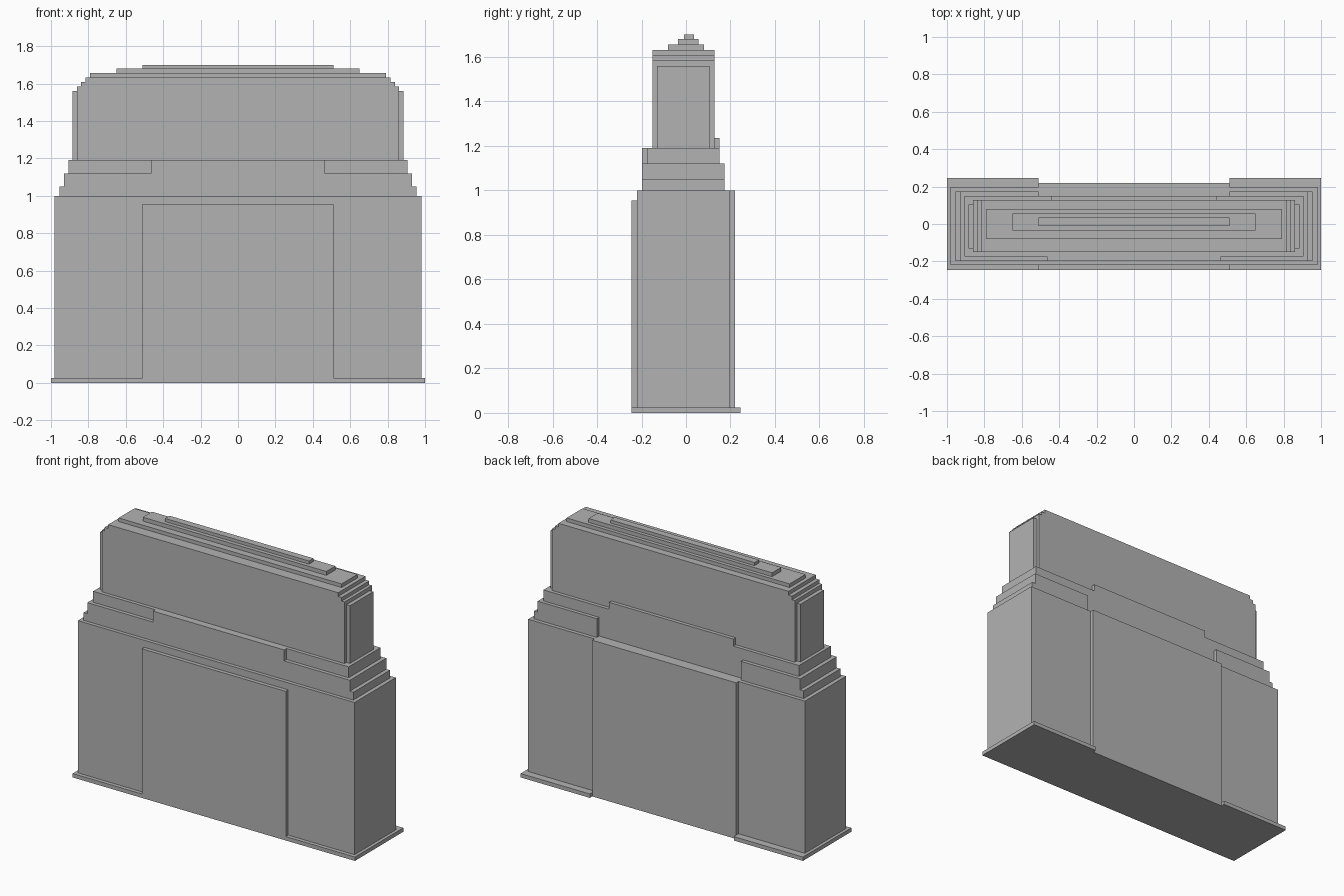
import bpy
import bmesh

cube = bpy.data.objects.get("Cube")
if cube:
    bpy.data.objects.remove(cube, do_unlink=True)

stone = bpy.data.materials.new("grey_stone")
stone.use_nodes = True
GREY = (0.45, 0.45, 0.45, 1)
stone.diffuse_color = GREY
stone.node_tree.nodes["Principled BSDF"].inputs["Base Color"].default_value = GREY


def prism(name, outline, z0, z1):
    """Extrude a flat outline from z0 up to z1."""
    bm = bmesh.new()
    base = bm.faces.new([bm.verts.new((x, y, z0)) for x, y in outline])
    top = bmesh.ops.extrude_face_region(bm, geom=[base])["geom"]
    verts = [g for g in top if isinstance(g, bmesh.types.BMVert)]
    bmesh.ops.translate(bm, verts=verts, vec=(0, 0, z1 - z0))
    bmesh.ops.recalc_face_normals(bm, faces=bm.faces)
    mesh = bpy.data.meshes.new(name)
    bm.to_mesh(mesh)
    bm.free()
    mesh.materials.append(stone)
    obj = bpy.data.objects.new(name, mesh)
    bpy.context.collection.objects.link(obj)


def block(name, half, y0, y1, z0, z1):
    """Box centred on x = 0."""
    prism(name, [(-half, y0), (half, y0), (half, y1), (-half, y1)], z0, z1)


def stepped(name, half, y0, y1, inner, yi, z0, z1):
    """Block whose back steps to depth yi across the middle bay."""
    prism(name, [(-half, y0), (half, y0), (half, y1), (inner, y1), (inner, yi),
                 (-inner, yi), (-inner, y1), (-half, y1)], z0, z1)


BAY = 0.51

# Plinth, notched behind the middle bay
stepped("plinth", 1.0, -0.245, 0.245, BAY, 0.22, 0, 0.025)

# Main body with projecting bays front and back
stepped("main_body", 0.98, -0.22, 0.197, BAY, 0.22, 0.025, 1.0)
block("front_bay", BAY, -0.245, -0.22, 0.025, 0.955)

# Stepped shoulders, recessed at the middle of the back
stepped("lower_shoulder", 0.955, -0.197, 0.173, BAY, 0.15, 1.0, 1.05)
stepped("middle_shoulder", 0.93, -0.197, 0.173, BAY, 0.15, 1.05, 1.12)
block("upper_shoulder", 0.905, -0.173, 0.15, 1.12, 1.19)
block("front_parapet", 0.465, -0.197, -0.173, 1.12, 1.19)
block("back_parapet", 0.44, 0.127, 0.15, 1.19, 1.235)

# Upper slab with thin end panels
block("upper_slab", 0.86, -0.15, 0.127, 1.19, 1.585)
for side, s in (("left", 1), ("right", -1)):
    prism(side + "_end_panel", [(s * 0.86, -0.13), (s * 0.885, -0.13),
                                (s * 0.885, 0.105), (s * 0.86, 0.105)], 1.19, 1.56)

# Stepped crown: half width, front, back, top height
z = 1.585
for i, (half, y0, y1, top) in enumerate([
        (0.84, -0.15, 0.127, 1.608), (0.815, -0.15, 0.127, 1.632),
        (0.79, -0.08, 0.08, 1.655), (0.65, -0.035, 0.057, 1.68),
        (BAY, -0.01, 0.035, 1.70)]):
    block("crown_step_%d" % (i + 1), half, y0, y1, z, top)
    z = top
